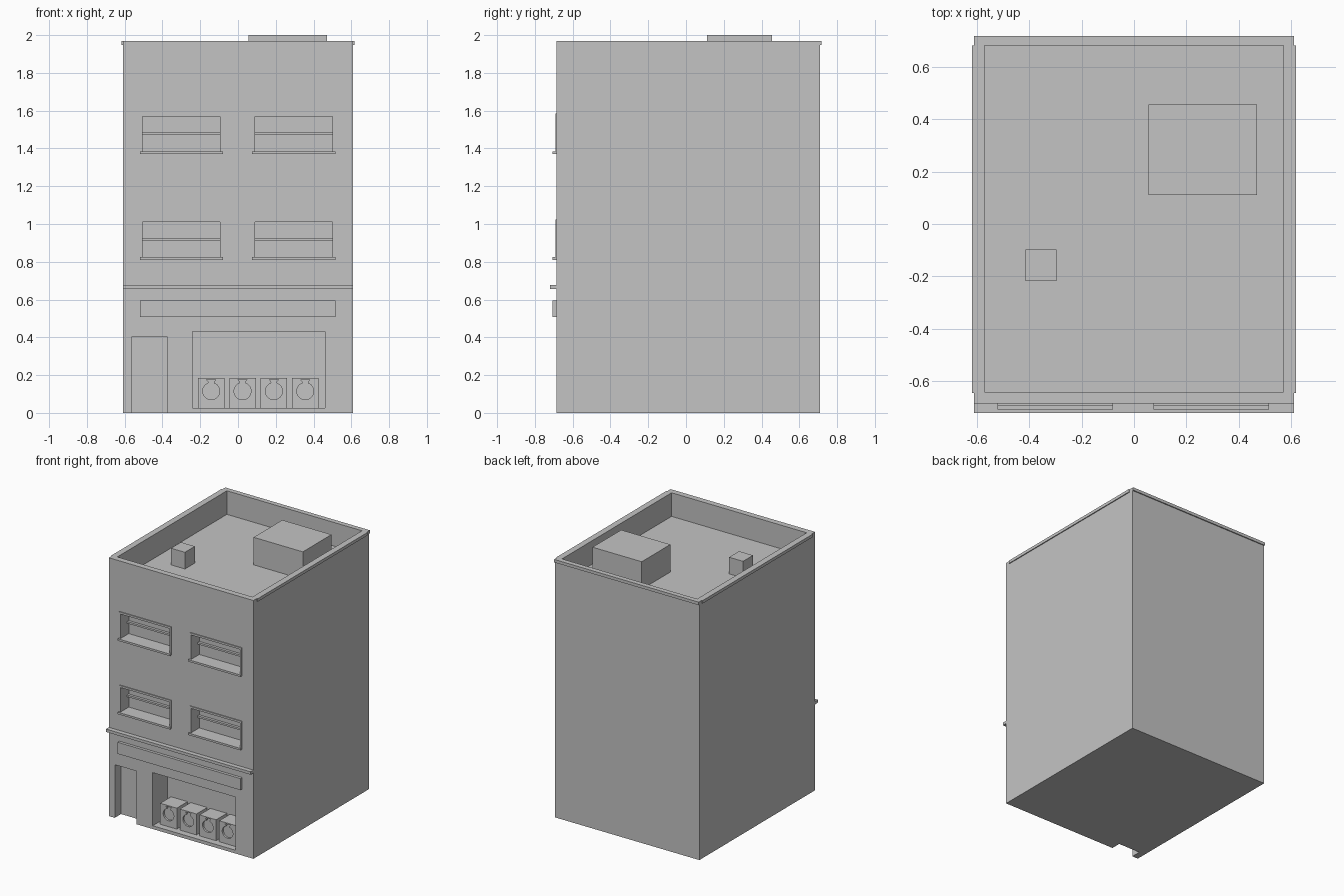
import bpy, math

cube = bpy.data.objects.get("Cube")
if cube:
    bpy.data.objects.remove(cube, do_unlink=True)

# One plain grey
grey = bpy.data.materials.new("plain_grey")
grey.use_nodes = True
grey.diffuse_color = (0.55, 0.55, 0.55, 1)
shader = next(n for n in grey.node_tree.nodes if n.type == "BSDF_PRINCIPLED")
shader.inputs["Base Color"].default_value = grey.diffuse_color
shader.inputs["Roughness"].default_value = 0.8

FRONT, BACK, HALF, TOP = -0.685, 0.71, 0.61, 1.97
FLOOR = 1.79


def make(name, verts, faces):
    mesh = bpy.data.meshes.new(name)
    mesh.from_pydata(verts, [], faces)
    mesh.materials.append(grey)
    obj = bpy.data.objects.new(name, mesh)
    bpy.context.scene.collection.objects.link(obj)
    return obj


def prism(name, outline, y0, y1):
    """Extrude an anticlockwise x-z outline from y0 back to y1."""
    n = len(outline)
    verts = [(x, y, z) for y in (y0, y1) for x, z in outline]
    faces = [tuple(range(n)), tuple(reversed(range(n, 2 * n)))]
    for i in range(n):
        j = (i + 1) % n
        faces.append((j, i, i + n, j + n))
    return make(name, verts, faces)


def box(name, x0, x1, y0, y1, z0, z1):
    return prism(name, [(x0, z0), (x1, z0), (x1, z1), (x0, z1)], y0, y1)


def cut(target, cutter):
    """Subtract the cutter, apply, and discard it."""
    cutter.hide_render = True
    mod = target.modifiers.new("cut", "BOOLEAN")
    mod.operation, mod.solver, mod.object = "DIFFERENCE", "EXACT", cutter
    bpy.context.view_layer.objects.active = target
    bpy.ops.object.modifier_apply(modifier=mod.name)
    bpy.data.objects.remove(cutter, do_unlink=True)


# Building shell with sunken roof, doorway and shop opening
shell = box("building_shell", -HALF, HALF, FRONT, BACK, 0, TOP)
cut(shell, box("roof_cutter", -0.57, 0.57, -0.64, 0.68, FLOOR, 2.2))
cut(shell, box("door_cutter", -0.56, -0.375, -0.9, FRONT + 0.075, -0.1, 0.405))
cut(shell, box("shop_cutter", -0.24, 0.46, -0.9, -0.505, 0.025, 0.43))

# Windows: recess, glazing bar, thin surround and sill
for floor_name, z in (("lower", 0.81), ("upper", 1.37)):
    for side, x0 in (("right", -0.505), ("left", 0.09)):
        x1, label = x0 + 0.41, f"{floor_name}_{side}_window"
        z0, z1, lip = z + 0.015, z + 0.2, 0.015
        back = FRONT + 0.09
        cut(shell, box("window_cutter", x0, x1, -0.9, back, z0, z1))
        box(label + "_bar", x0, x1, back - 0.02, back, z + 0.101, z + 0.115)
        box(label + "_sill", x0 - lip, x1 + lip, -0.707, FRONT, z, z0)
        out = FRONT - 0.007
        box(label + "_head", x0 - lip, x1 + lip, out, FRONT, z1, z1 + lip)
        box(label + "_jamb_right", x0 - lip, x0, out, FRONT, z0, z1)
        box(label + "_jamb_left", x1, x1 + lip, out, FRONT, z0, z1)

# Facade ledge and blank sign board
box("facade_ledge", -HALF, HALF, -0.72, FRONT, 0.655, 0.677)
box("sign_board", -0.52, 0.515, -0.707, FRONT, 0.507, 0.595)

# Thin lips around the parapet
box("parapet_lip_right", -0.617, -HALF, -0.645, 0.68, 1.947, TOP)
box("parapet_lip_left", HALF, 0.617, -0.645, 0.68, 1.947, TOP)
box("parapet_lip_back", -HALF, HALF, BACK, 0.718, 1.947, TOP)

# Roof boxes
box("roof_hut", 0.055, 0.47, 0.11, 0.455, FLOOR, 2.0)
box("roof_vent", -0.413, -0.295, -0.218, -0.098, FLOOR, 1.917)

# Display units, each with a recessed round opening and flared neck
for i in range(4):
    cx, cz, r = -0.142 + i * 0.166, 0.115, 0.045
    unit = box(f"display_unit_{i + 1}", cx - 0.07, cx + 0.07, -0.635, -0.505, 0.025, 0.185)
    outline = [(cx + 0.024, 0.176), (cx - 0.024, 0.176), (cx - 0.014, 0.164)]
    for k in range(25):
        a = math.radians(108 + k * 324 / 24)
        outline.append((cx + r * math.cos(a), cz + r * math.sin(a)))
    outline.append((cx + 0.014, 0.164))
    cut(unit, prism("opening_cutter", outline, -0.7, -0.62))
